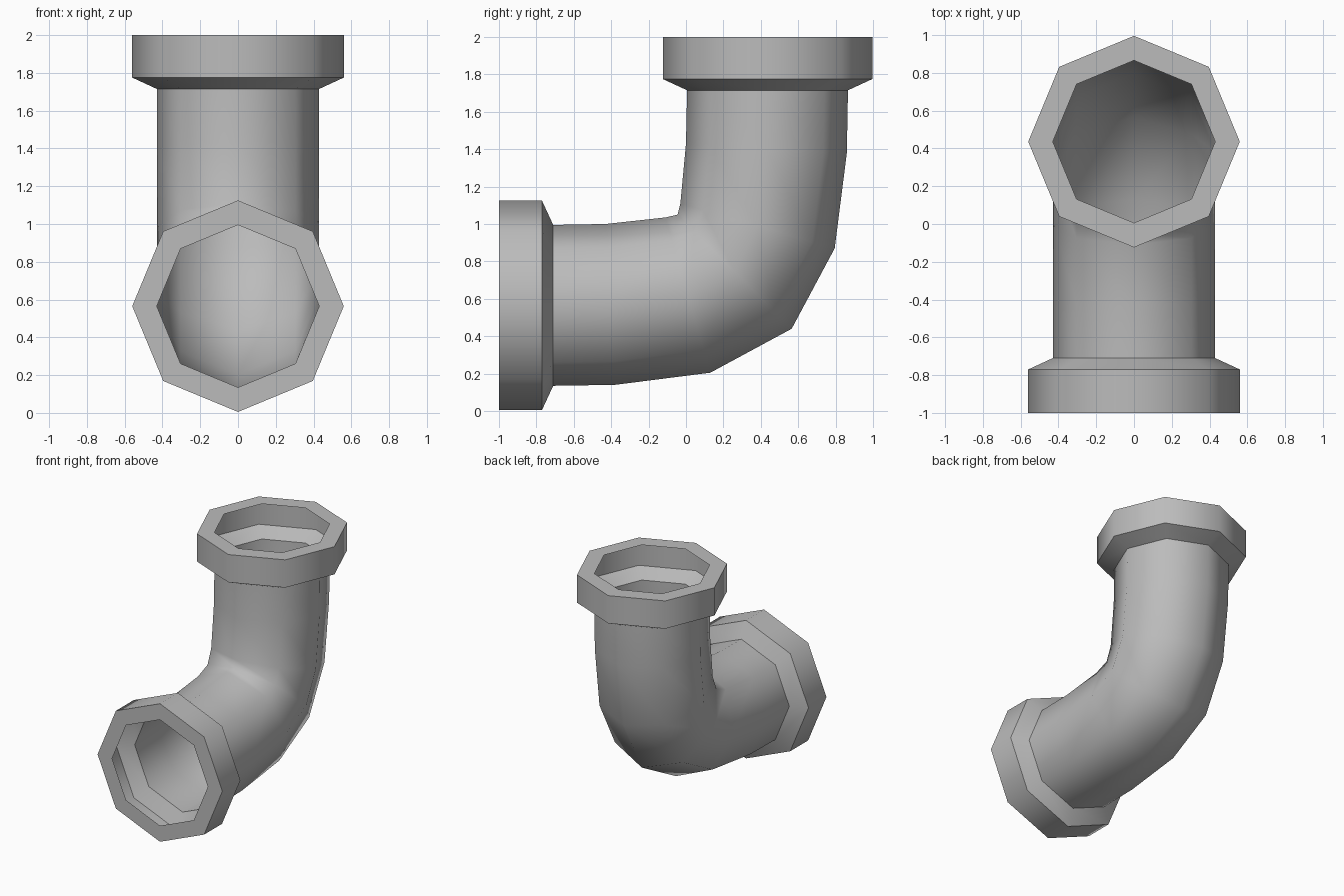
import bpy
import bmesh
import math
from mathutils import Vector

cube = bpy.data.objects.get("Cube")
if cube:
    bpy.data.objects.remove(cube, do_unlink=True)

SIDES = 8
PIPE_R, COLLAR_R = 0.43, 0.56

grey = bpy.data.materials.new("pipe_grey")
grey.use_nodes = True
colour = (0.5, 0.5, 0.5, 1)
grey.diffuse_color = colour
grey.node_tree.nodes["Principled BSDF"].inputs["Base Color"].default_value = colour


def sheet(name, sections, sharp_rings):
    """Skin octagonal rings, each given by its inner and outer (y, z) points."""
    bm = bmesh.new()
    rings = []
    for inner, outer in sections:
        a, b = Vector((0, *inner)), Vector((0, *outer))
        mid, half = (a + b) / 2, (b - a) / 2
        ring = []
        for i in range(SIDES):
            t = math.tau * i / SIDES
            ring.append(bm.verts.new(mid + half * math.cos(t) + Vector((PIPE_R if half.length < 0.5 else COLLAR_R, 0, 0)) * math.sin(t)))
        rings.append(ring)
    for r, s in zip(rings, rings[1:]):
        for i in range(SIDES):
            j = (i + 1) % SIDES
            bm.faces.new((r[i], r[j], s[j], s[i])).smooth = True
    # crisp edges around the chosen rings
    for k in sharp_rings:
        ring = rings[k]
        for i in range(SIDES):
            edge = bm.edges.get((ring[i], ring[(i + 1) % SIDES]))
            edge.smooth = False
    bmesh.ops.recalc_face_normals(bm, faces=bm.faces)
    # the outermost bend face must point away from the elbow centre
    far = max(bm.faces, key=lambda f: f.calc_center_median().y - f.calc_center_median().z)
    if far.normal.y - far.normal.z < 0:
        bmesh.ops.reverse_faces(bm, faces=bm.faces)
    mesh = bpy.data.meshes.new(name)
    bm.to_mesh(mesh)
    bm.free()
    mesh.materials.append(grey)
    obj = bpy.data.objects.new(name, mesh)
    bpy.context.collection.objects.link(obj)


def front(y, r):
    return (y, 0.565 + r), (y, 0.565 - r)


def top(z, r):
    return (0.436 - r, z), (0.436 + r, z)


# Hollow collar at the front, bent pipe, hollow collar at the top
bend = [
    ((-0.43, 1.0), (-0.38, 0.14)),
    ((-0.11, 1.035), (0.13, 0.205)),
    ((-0.045, 1.05), (0.565, 0.44)),
    ((-0.03, 1.11), (0.795, 0.87)),
    ((0.0, 1.43), (0.86, 1.38)),
]
sections = [front(-1, PIPE_R), front(-1, COLLAR_R), front(-0.77, COLLAR_R), front(-0.71, PIPE_R)]
sections += bend
sections += [top(1.715, PIPE_R), top(1.775, COLLAR_R), top(2, COLLAR_R), top(2, PIPE_R)]
sheet("elbow_pipe", sections, (1, 2, 3, -4, -3, -2))
